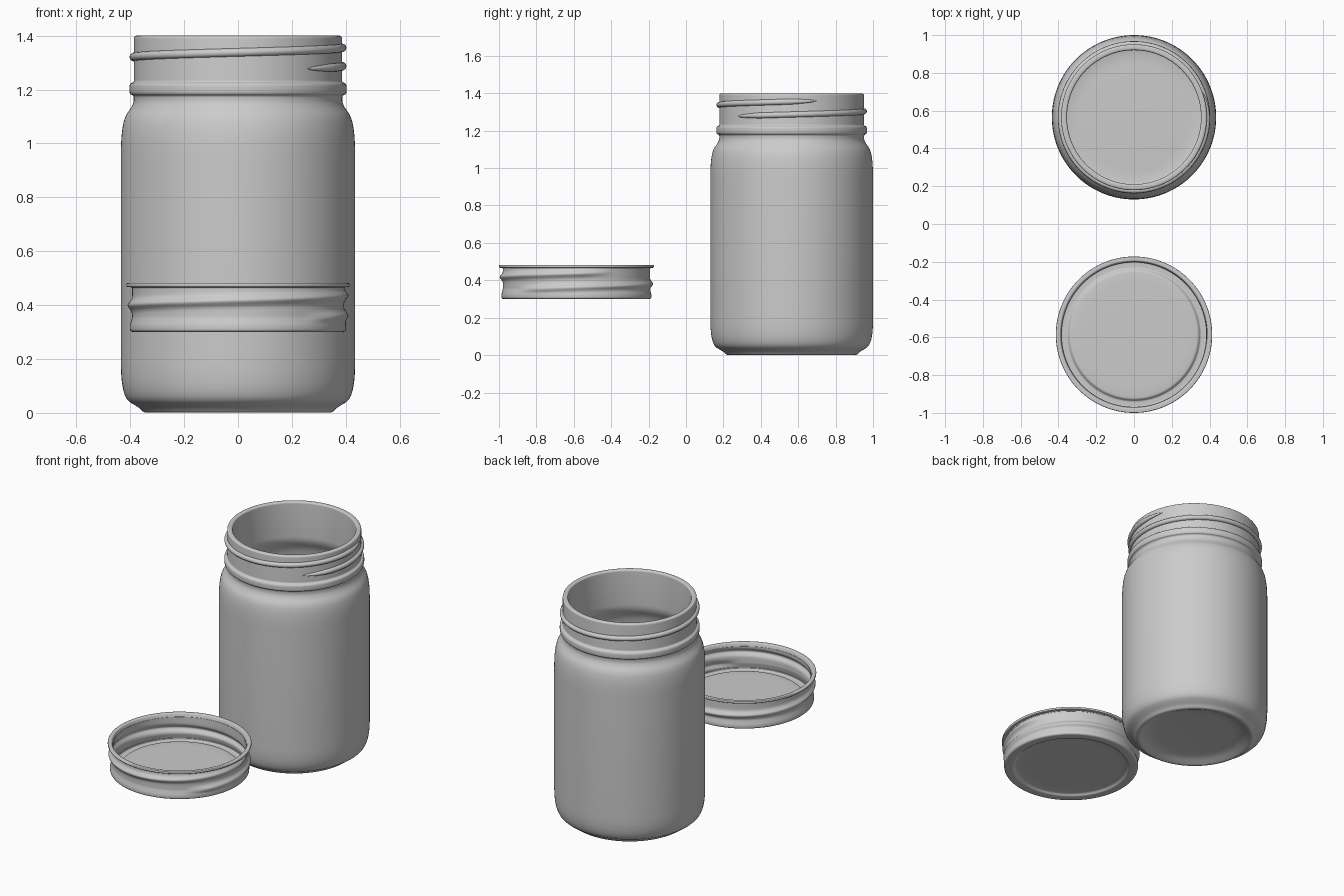
import bpy, bmesh, math

if "Cube" in bpy.data.objects:
    bpy.data.objects.remove(bpy.data.objects["Cube"])

SEG = 128


def rounded(points, steps=6):
    """Round each (r, z, cut) corner with a small curve; cut is the corner length."""
    out = []
    for i, (r, z, cut) in enumerate(points):
        if cut == 0 or i in (0, len(points) - 1):
            out.append((r, z))
            continue
        ends = []
        for q in (points[i - 1], points[i + 1]):
            d = math.hypot(q[0] - r, q[1] - z)
            k = min(cut, d * 0.49) / d
            ends.append((r + (q[0] - r) * k, z + (q[1] - z) * k))
        a, b = ends
        for s in range(steps + 1):
            t = s / steps
            u, v, w = (1 - t) ** 2, 2 * t * (1 - t), t * t
            out.append((u * a[0] + v * r + w * b[0], u * a[1] + v * z + w * b[1]))
    return out


def finish(name, bm, y):
    bmesh.ops.remove_doubles(bm, verts=bm.verts, dist=1e-5)
    bmesh.ops.recalc_face_normals(bm, faces=bm.faces)
    mesh = bpy.data.meshes.new(name)
    bm.to_mesh(mesh)
    bm.free()
    obj = bpy.data.objects.new(name, mesh)
    bpy.context.collection.objects.link(obj)
    obj.location.y = y
    bpy.ops.object.select_all(action='DESELECT')
    obj.select_set(True)
    bpy.context.view_layer.objects.active = obj
    bpy.ops.object.shade_smooth_by_angle(angle=math.radians(40))
    return obj


def lathe(name, profile, y, bump=lambda a, r, z: 0.0):
    """Spin a profile about z, pushing the radius out by bump(angle, r, z)."""
    bm = bmesh.new()
    rings = []
    for i in range(SEG):
        a = 2 * math.pi * i / SEG
        rings.append([bm.verts.new(((r + bump(a, r, z)) * math.cos(a),
                                    (r + bump(a, r, z)) * math.sin(a), z))
                      for r, z in profile])
    for i in range(SEG):
        p, q = rings[i], rings[(i + 1) % SEG]
        for j in range(len(profile) - 1):
            bm.faces.new((p[j], q[j], q[j + 1], p[j + 1]))
    return finish(name, bm, y)


def helix_tube(name, y, radius, thick, start, end, z0, pitch, n=160, sides=14):
    """Sweep a round section along a helix, tapering both ends."""
    bm = bmesh.new()
    rings = []
    for i in range(n + 1):
        a = start + (end - start) * i / n
        near = min(i, n - i) / 8
        k = thick * max(0.05, math.sqrt(min(1, near)))
        z = z0 + pitch * (a - start) / (2 * math.pi)
        ring = []
        for s in range(sides):
            b = 2 * math.pi * s / sides
            r = radius + k * math.cos(b)
            ring.append(bm.verts.new((r * math.cos(a), r * math.sin(a), z + k * math.sin(b))))
        rings.append(ring)
    for p, q in zip(rings, rings[1:]):
        for s in range(sides):
            t = (s + 1) % sides
            bm.faces.new((p[s], q[s], q[t], p[t]))
    bm.faces.new(rings[0])
    bm.faces.new(rings[-1])
    return finish(name, bm, y)


# Jar: underside, outer wall, shoulder, neck bead, lip, then the inside
JAR_Y = 0.565
jar = [(0, 0.035, 0), (0.27, 0.03, 0.05), (0.335, 0.0, 0.01), (0.35, 0.002, 0.008),
       (0.365, 0.018, 0.015), (0.435, 0.06, 0.13), (0.435, 0.6, 0),
       (0.435, 1.08, 0.13), (0.387, 1.145, 0.03), (0.387, 1.178, 0.01),
       (0.403, 1.183, 0.014), (0.403, 1.222, 0.014), (0.386, 1.227, 0.008),
       (0.386, 1.4, 0.012), (0.355, 1.4, 0.012), (0.355, 1.15, 0.03),
       (0.405, 1.065, 0.12), (0.405, 0.6, 0), (0.405, 0.07, 0.13),
       (0.33, 0.05, 0.05), (0, 0.06, 0)]
lathe("jar", rounded(jar), JAR_Y)

# Screw thread around the jar neck
helix_tube("jar_thread", JAR_Y, 0.387, 0.0155, math.radians(-48), math.radians(380),
           1.277, 0.069)

# Lid lying upside down, with a helical thread pressed into its wall
PITCH = 0.074


def pressed_thread(a, r, z):
    if r < 0.375 or z < 0.325 or z > 0.462:
        return 0.0
    total = 0.0
    for turn in (-1, 0, 1):
        b = a + turn * 2 * math.pi
        fade = max(0, min(1, (b + 0.9) / 0.4, (6.8 - b) / 0.4))
        d = (z - (0.362 + PITCH * b / (2 * math.pi))) / 0.017
        total += fade * 0.017 * math.exp(-d * d)
    return total


wall = [0.325 + 0.137 * i / 30 for i in range(31)]
outer_bottom = rounded([(0, 0.316, 0), (0.30, 0.316, 0.02), (0.335, 0.312, 0.01),
                        (0.347, 0.30, 0.008), (0.401, 0.30, 0.016), (0.401, 0.325, 0)])
rim = rounded([(0.394, 0.462, 0), (0.396, 0.467, 0.004), (0.414, 0.467, 0.006),
               (0.414, 0.482, 0.006), (0.390, 0.482, 0.006), (0.384, 0.462, 0)])
inner_floor = rounded([(0.386, 0.325, 0), (0.386, 0.312, 0.008), (0.352, 0.312, 0.006),
                       (0.340, 0.327, 0.008), (0.30, 0.330, 0.02), (0, 0.330, 0)])


def wall_r(z):
    return 0.401 - 0.008 * min(1, max(0, (z - 0.325) / 0.03))


lid = (outer_bottom + [(wall_r(z), z) for z in wall] + rim
       + [(wall_r(z) - 0.011, z) for z in reversed(wall)] + inner_floor)
lathe("lid", lid, -0.586, pressed_thread)

# Lift the lid to its floating height and keep everything in the 2 unit frame
bpy.context.view_layer.update()
